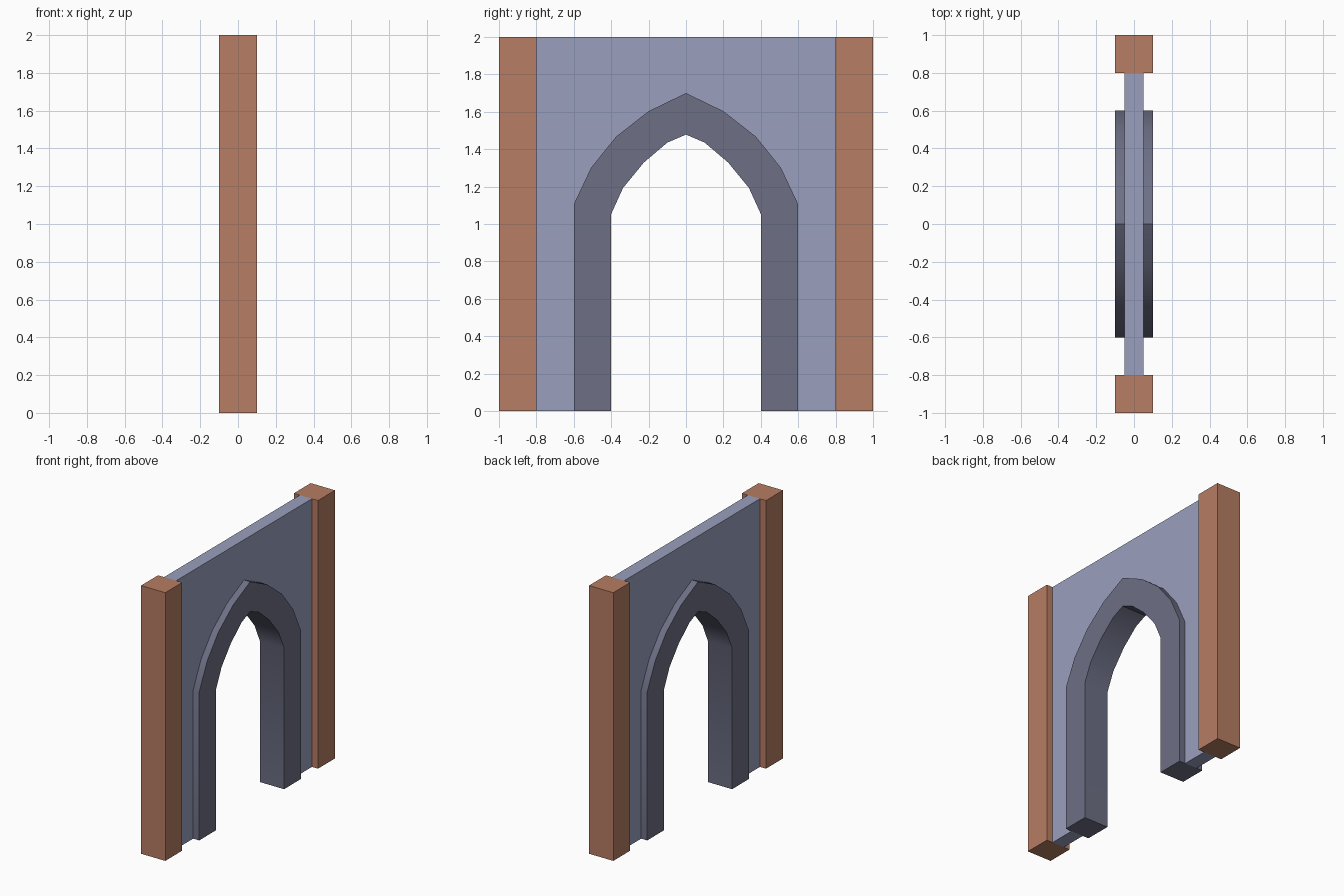
import bpy, bmesh, math

if "Cube" in bpy.data.objects:
    bpy.data.objects.remove(bpy.data.objects["Cube"])


def material(name, r, g, b):
    def lin(c):
        c /= 255
        return ((c + 0.055) / 1.055) ** 2.4
    m = bpy.data.materials.new(name)
    m.diffuse_color = (lin(r), lin(g), lin(b), 1)
    m.use_nodes = True
    m.node_tree.nodes["Principled BSDF"].inputs["Base Color"].default_value = m.diffuse_color
    return m


brick = material("red_brown_post", 183, 125, 99)
plaster = material("pale_blue_wall", 154, 160, 190)
stone = material("dark_grey_stone", 109, 111, 133)


def mirrored(half):
    """Complete a right-hand (y, z) line, foot to apex, with its left half."""
    return half + [(-y, z) for y, z in reversed(half) if y > 0]


def extrude_x(name, outlines, half_width, mat, smooth=False):
    """Extrude (y, z) outlines from -half_width to +half_width along x."""
    bm = bmesh.new()
    for outline in outlines:
        face = bm.faces.new([bm.verts.new((-half_width, y, z)) for y, z in outline])
        result = bmesh.ops.extrude_face_region(bm, geom=[face], use_keep_orig=True)
        verts = [e for e in result["geom"] if isinstance(e, bmesh.types.BMVert)]
        bmesh.ops.translate(bm, verts=verts, vec=(2 * half_width, 0, 0))
    bmesh.ops.recalc_face_normals(bm, faces=bm.faces)
    mesh = bpy.data.meshes.new(name)
    bm.to_mesh(mesh)
    bm.free()
    mesh.materials.append(mat)
    obj = bpy.data.objects.new(name, mesh)
    bpy.context.collection.objects.link(obj)
    if smooth:
        bpy.ops.object.select_all(action="DESELECT")
        obj.select_set(True)
        bpy.context.view_layer.objects.active = obj
        bpy.ops.object.shade_smooth_by_angle(angle=math.radians(30))
    return obj


# Pointed arch lines, from foot to apex
outer = mirrored([(0.6, 0), (0.6, 1.105), (0.508, 1.3), (0.374, 1.467),
                  (0.2, 1.603), (0, 1.7)])
inner = mirrored([(0.4, 0), (0.4, 1.053), (0.337, 1.192), (0.226, 1.328),
                  (0.1, 1.435), (0, 1.478)])

# Stone arch surround
extrude_x("arch_surround", [outer + inner[::-1]], 0.1, stone, smooth=True)

# Thin wall panel around the arch
extrude_x("wall_panel", [outer + [(-0.8, 0), (-0.8, 2), (0.8, 2), (0.8, 0)]],
          0.05, plaster)

# Square posts at both ends
for side, label in ((-1, "front_post"), (1, "back_post")):
    a, b = 0.8 * side, 1.0 * side
    extrude_x(label, [[(a, 0), (b, 0), (b, 2), (a, 2)]], 0.1, brick)
